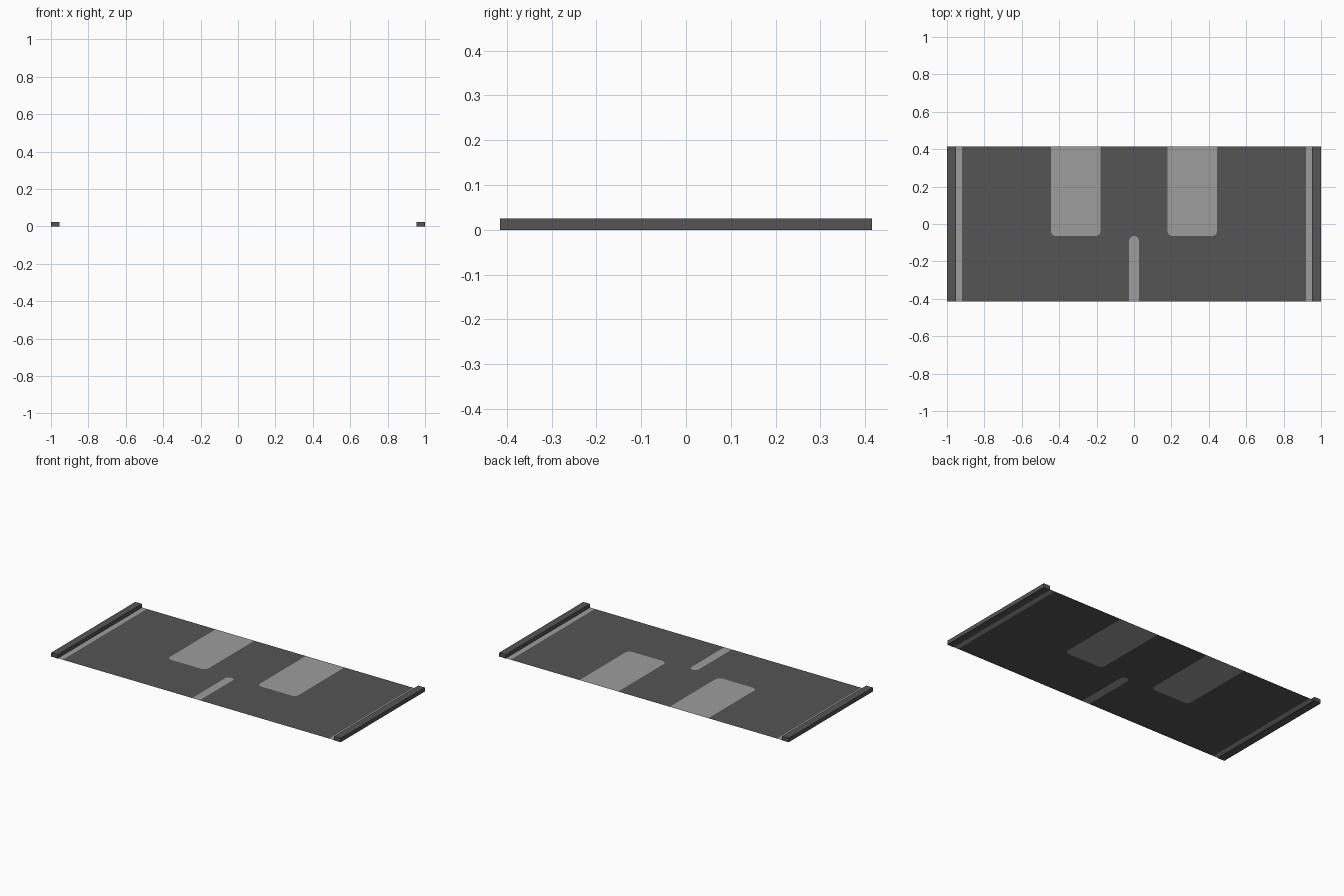
import bpy, bmesh, math

if "Cube" in bpy.data.objects:
    bpy.data.objects.remove(bpy.data.objects["Cube"])

W, D, H = 1.0, 0.415, 0.025      # half width, half depth, rail height
RAIL, S0, S1 = 0.955, 0.92, 0.952  # rail inner edge, stripe limits
Z = 0.002                        # sheet level


def material(name, v):
    m = bpy.data.materials.new(name)
    m.diffuse_color = (v, v, v, 1)
    m.use_nodes = True
    m.node_tree.nodes["Principled BSDF"].inputs["Base Color"].default_value = m.diffuse_color
    return m


dark = material("dark grey", 0.09)
light = material("light grey", 0.34)


def sheet(name, outlines, mat):
    """Flat faces at z = Z from lists of (x, y) points."""
    bm = bmesh.new()
    for pts in outlines:
        f = bm.faces.new([bm.verts.new((x, y, Z)) for x, y in pts])
        f.normal_update()
        if f.normal.z < 0:
            f.normal_flip()
    me = bpy.data.meshes.new(name)
    bm.to_mesh(me)
    bm.free()
    me.materials.append(mat)
    ob = bpy.data.objects.new(name, me)
    bpy.context.collection.objects.link(ob)
    return ob


def rect(x0, x1, y0, y1):
    return [(x0, y0), (x1, y0), (x1, y1), (x0, y1)]


def tab(x0, x1, y_open, y_end, r):
    """Tab open at one side of the sheet, rounded at its inner end; left to right."""
    s = 1 if y_end > y_open else -1
    pts = [(x0, y_open)]
    for cx, a0 in ((x0 + r, 180), (x1 - r, 90)):
        for i in range(7):
            a = math.radians(a0 - 15 * i)
            pts.append((cx + r * math.cos(a), y_end - s * r + s * r * math.sin(a)))
    return pts + [(x1, y_open)]


# Light painted areas: two wide bays at the back, one narrow slot at the front
bay_l = tab(-0.445, -0.178, D, -0.065, 0.03)
bay_r = tab(0.178, 0.445, D, -0.065, 0.03)
slot = tab(-0.026, 0.026, -D, -0.065, 0.025)

# Dark sheet with those areas cut out of its outline
outline = [(-S0, -D)] + slot + [(S0, -D), (S0, D)] + bay_r[::-1] + bay_l[::-1] + [(-S0, D)]
sheet("main_sheet", [outline], dark)
sheet("sheet_margins", [rect(S1, RAIL, -D, D), rect(-RAIL, -S1, -D, D)], dark)
sheet("light_bays", [bay_l, bay_r], light)
sheet("light_slot", [slot], light)
sheet("light_edge_stripes", [rect(S0, S1, -D, D), rect(-S1, -S0, -D, D)], light)

# Raised rails at both ends
for side, sx in (("left", -1), ("right", 1)):
    bpy.ops.mesh.primitive_cube_add(size=1, location=(sx * (W + RAIL) / 2, 0, H / 2))
    rail = bpy.context.object
    rail.name = side + "_rail"
    rail.scale = (W - RAIL, 2 * D, H)
    bpy.ops.object.transform_apply(location=True, rotation=False, scale=True)
    rail.data.materials.append(dark)
